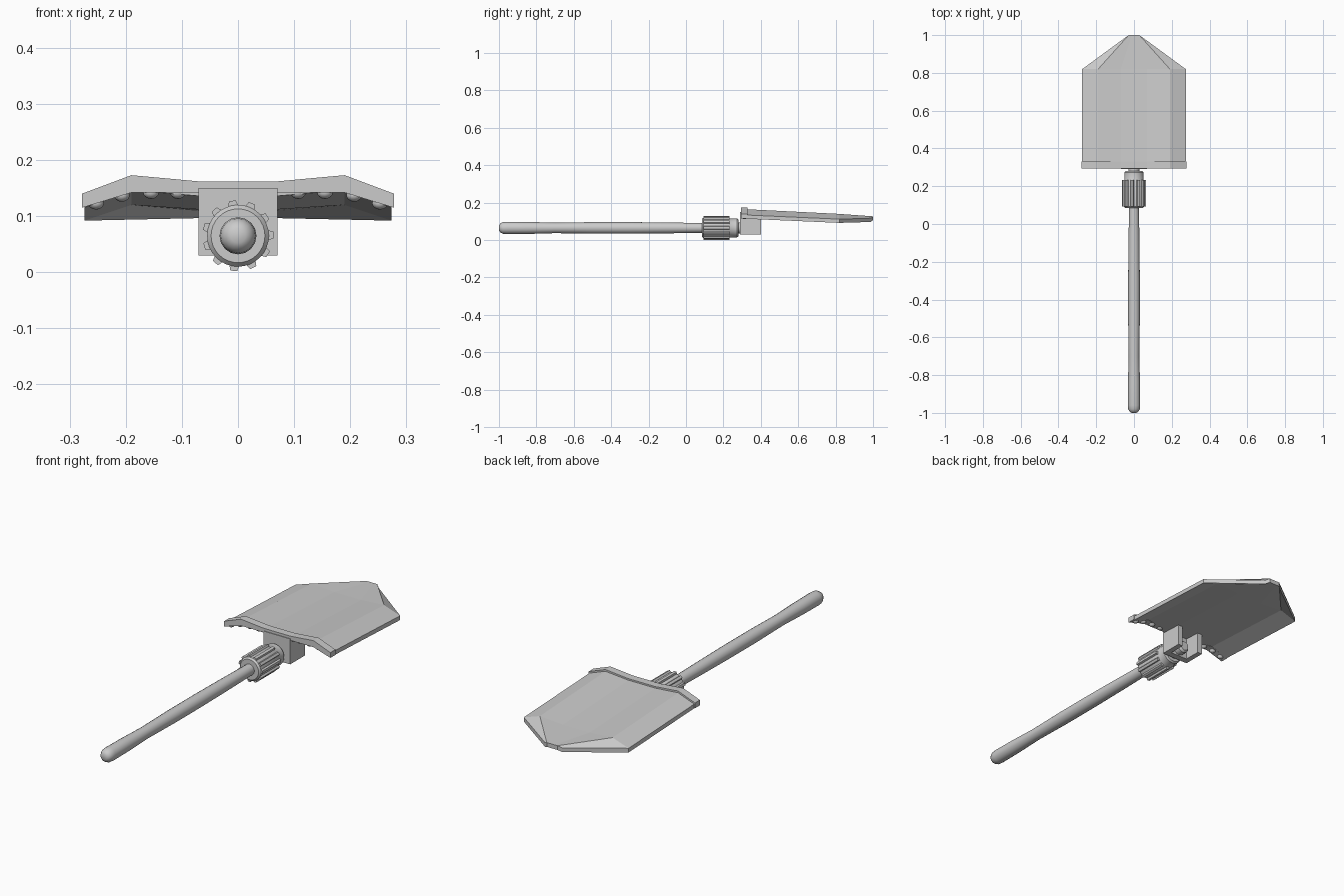
import bpy, bmesh, math
from mathutils import Vector

if "Cube" in bpy.data.objects:
    bpy.data.objects.remove(bpy.data.objects["Cube"])

ZC = 0.065  # height of the handle axis


def make(name, verts, faces, smooth=False):
    me = bpy.data.meshes.new(name)
    me.from_pydata(verts, [], faces)
    bm = bmesh.new()
    bm.from_mesh(me)
    bmesh.ops.recalc_face_normals(bm, faces=bm.faces)
    bm.to_mesh(me)
    bm.free()
    ob = bpy.data.objects.new(name, me)
    bpy.context.collection.objects.link(ob)
    if smooth:
        bpy.context.view_layer.objects.active = ob
        ob.select_set(True)
        bpy.ops.object.shade_smooth_by_angle(angle=math.radians(35))
        ob.select_set(False)
    return ob


def lathe(name, profile, sides):
    """Turn (y, radius) pairs around the handle axis, capped at both ends."""
    verts = [(r * math.cos(2 * math.pi * i / sides), y, ZC + r * math.sin(2 * math.pi * i / sides))
             for y, r in profile for i in range(sides)]
    faces = [(a * sides + i, a * sides + (i + 1) % sides,
              (a + 1) * sides + (i + 1) % sides, (a + 1) * sides + i)
             for a in range(len(profile) - 1) for i in range(sides)]
    faces += [tuple(range(sides)), tuple(range(len(verts) - sides, len(verts)))]
    return make(name, verts, faces, True)


def prism(name, outline, y0, y1):
    """Extrude an (x, z) outline along y."""
    n = len(outline)
    verts = [(x, y, z) for y in (y0, y1) for x, z in outline]
    faces = [(i, (i + 1) % n, n + (i + 1) % n, n + i) for i in range(n)]
    return make(name, verts, faces + [tuple(range(n)), tuple(range(n, 2 * n))])


def box(name, x0, x1, y0, y1, z0, z1):
    return prism(name, [(x0, z0), (x1, z0), (x1, z1), (x0, z1)], y0, y1)


# Handle, slightly swollen at the grip end and the middle
lathe("handle", [(-1.0, 0.013), (-0.993, 0.024), (-0.98, 0.031), (-0.96, 0.033), (-0.84, 0.032),
                 (-0.7, 0.028), (-0.5, 0.031), (-0.3, 0.031), (-0.1, 0.029), (0.1, 0.026)], 16)

# Locking collar and the neck in front of it
lathe("collar", [(0.085, 0.03), (0.085, 0.048), (0.093, 0.055), (0.228, 0.055), (0.235, 0.051),
                 (0.272, 0.051), (0.28, 0.045), (0.28, 0.02)], 32)
lathe("neck_pin", [(0.27, 0.03), (0.35, 0.03), (0.36, 0.022)], 16)

# Grip ribs around the collar
for k in range(11):
    a = math.radians(-97 + k * 360 / 11)
    out, side = Vector((math.cos(a), math.sin(a))), Vector((-math.sin(a), math.cos(a)))
    pts = [out * r + side * w for r, w in ((0.05, -0.010), (0.063, -0.006), (0.063, 0.006), (0.05, 0.010))]
    prism("collar_rib", [(p.x, p.y + ZC) for p in pts], 0.093, 0.232)

# Hinge bracket: front plate, two cheeks and a cross pin
box("bracket_plate", -0.07, 0.07, 0.29, 0.32, 0.03, 0.15)
for s in (-1, 1):
    box("bracket_cheek", min(s * 0.045, s * 0.07), max(s * 0.045, s * 0.07), 0.31, 0.40, 0.03, 0.145)

# Thick lip along the back of the blade
top = [(0.07, 0.162), (0.19, 0.173), (0.278, 0.140)]
low = [(0.278, 0.115), (0.19, 0.142), (0.07, 0.142)]
half = top + low
prism("blade_lip", half + [(-x, z) for x, z in reversed(half)], 0.293, 0.33)

# Blade: rows of (x, y, z) from back edge to point, mirrored and thickened
rows = [[(0.07, 0.30, 0.156), (0.19, 0.30, 0.166), (0.274, 0.30, 0.135)],
        [(0.07, 0.82, 0.132), (0.19, 0.82, 0.140), (0.274, 0.82, 0.112)],
        [(0.012, 1.0, 0.127), (0.028, 1.0, 0.127), (0.045, 0.988, 0.117)]]
verts = []
for row in rows:
    verts += [(-x, y, z) for x, y, z in reversed(row)] + row
faces = [(r * 6 + i, r * 6 + i + 1, r * 6 + i + 7, r * 6 + i + 6) for r in range(2) for i in range(5)]
n = len(verts)
rim = [0, 1, 2, 3, 4, 5, 11, 17, 16, 15, 14, 13, 12, 6]
verts += [(x, y, z - 0.02) for x, y, z in verts]
walls = [(a, b, b + n, a + n) for a, b in zip(rim, rim[1:] + rim[:1])]
make("blade", verts, faces + [tuple(i + n for i in f) for f in faces] + walls)

# Rivet heads under the lip
for s in (-1, 1):
    for x, z in ((0.107, 0.142), (0.155, 0.142), (0.207, 0.137), (0.253, 0.123)):
        bpy.ops.mesh.primitive_uv_sphere_add(segments=12, ring_count=8, radius=0.014,
                                             location=(s * x, 0.312, z))
        rivet = bpy.context.object
        rivet.name = "rivet"
        rivet.scale.z = 0.8
        bpy.ops.object.shade_smooth_by_angle()
